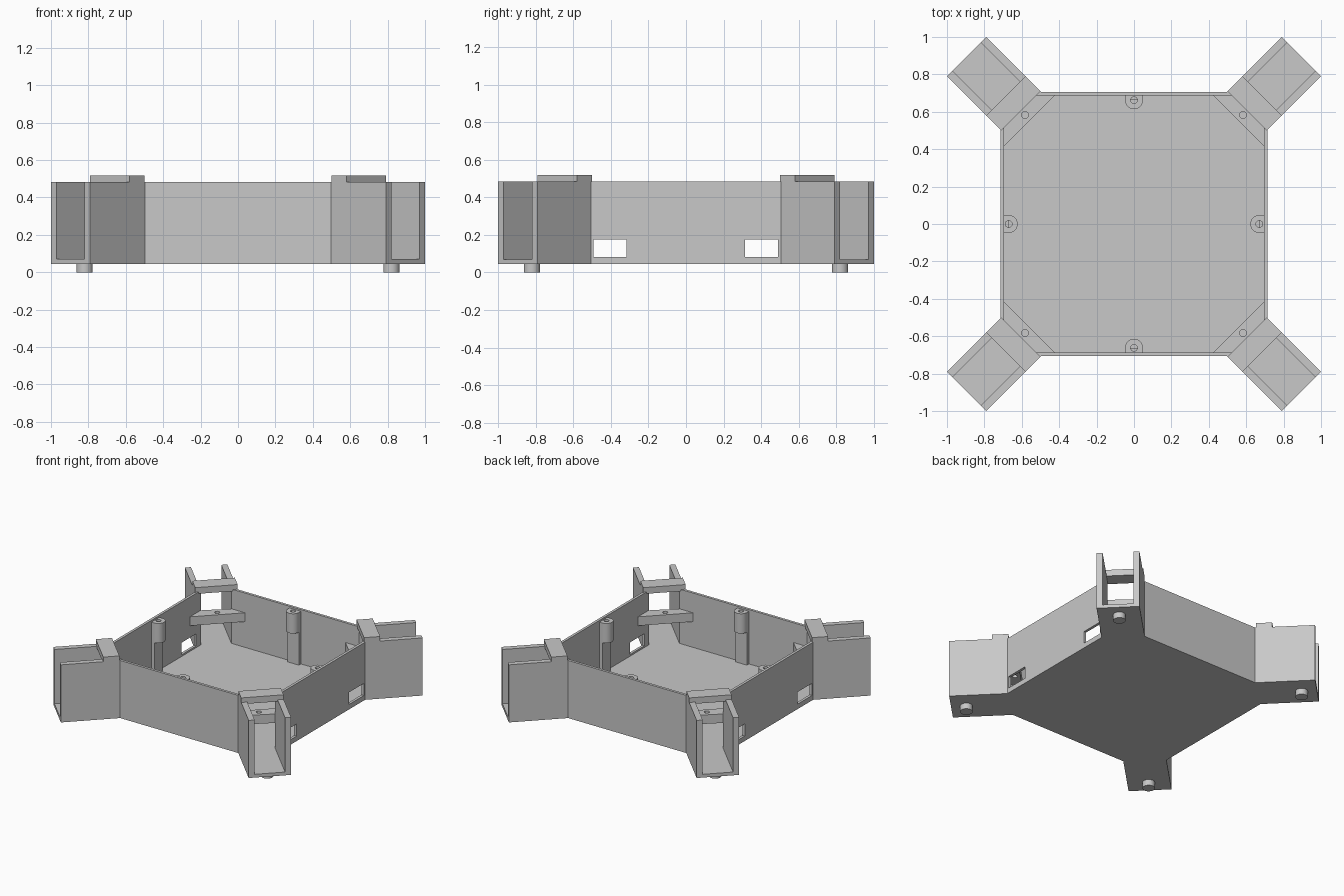
import bpy, bmesh, math
from mathutils import Matrix

cube = bpy.data.objects.get("Cube")
if cube:
    bpy.data.objects.remove(cube, do_unlink=True)

grey = bpy.data.materials.new("plain grey")
grey.use_nodes = True
GREY = (0.58, 0.58, 0.58, 1)
grey.diffuse_color = GREY
grey.node_tree.nodes["Principled BSDF"].inputs["Base Color"].default_value = GREY

W, H = 0.715, 0.707          # half width and half depth of the body
WALL = 0.02
FLOOR, DECK, RIM = 0.045, 0.07, 0.483
ARM, ARM_IN = 0.21, 0.15     # x-y offset of arm sides, outside and inside


def prism(name, pts, z0, z1, matrix=None):
    """Closed solid made by extruding an outline upward."""
    bm = bmesh.new()
    face = bm.faces.new([bm.verts.new((x, y, z0)) for x, y in pts])
    up = bmesh.ops.extrude_face_region(bm, geom=[face])["geom"]
    for v in up:
        if isinstance(v, bmesh.types.BMVert):
            v.co.z = z1
    if matrix:
        bm.transform(matrix)
    bmesh.ops.recalc_face_normals(bm, faces=bm.faces)
    mesh = bpy.data.meshes.new(name)
    bm.to_mesh(mesh)
    bm.free()
    mesh.materials.append(grey)
    ob = bpy.data.objects.new(name, mesh)
    bpy.context.collection.objects.link(ob)
    return ob


def rect(x0, x1, y0, y1):
    return [(x0, y0), (x1, y0), (x1, y1), (x0, y1)]


def arc(cx, cy, r, a0=0, a1=360, n=24, closed=True):
    steps = n if closed else n - 1
    angles = [math.radians(a0 + (a1 - a0) * i / steps) for i in range(n)]
    return [(cx + r * math.cos(a), cy + r * math.sin(a)) for a in angles]


def cut(ob, cutter):
    cutter.hide_render = True
    mod = ob.modifiers.new("cut", "BOOLEAN")
    mod.operation, mod.solver, mod.object = "DIFFERENCE", "EXACT", cutter
    bpy.ops.object.select_all(action="DESELECT")
    bpy.context.view_layer.objects.active = ob
    ob.select_set(True)
    bpy.ops.object.modifier_apply(modifier=mod.name)
    bpy.data.objects.remove(cutter, do_unlink=True)


def smooth(ob):
    bpy.ops.object.select_all(action="DESELECT")
    bpy.context.view_layer.objects.active = ob
    ob.select_set(True)
    bpy.ops.object.shade_smooth_by_angle(angle=math.radians(30))


def cross_outline(w, h, offset, reach):
    """Body outline with a diagonal arm at each corner."""
    q = [(w, w - offset), (reach, reach - offset),
         (reach - offset, reach), (h - offset, h)]
    left = [(-x, y) for x, y in reversed(q)]
    top = q + left
    return top + [(-x, -y) for x, y in top]


# Tray with open-ended channel arms
tray = prism("tray", cross_outline(W, H, ARM, 1.0), FLOOR, RIM)
cut(tray, prism("hollow", cross_outline(W - WALL, H - WALL, ARM_IN, 1.1), DECK, 0.7))

# Cable windows through both side walls
for y in (-0.405, 0.402):
    cut(tray, prism("window_cutter", rect(-0.9, 0.9, y - 0.088, y + 0.088), 0.083, 0.175))

# Corner parts
xi, yi, chamfer = W - WALL, H - WALL, 1.11
shelf_pts = [(xi, chamfer - xi), (xi, xi - ARM_IN),
             (yi - ARM_IN, yi), (chamfer - yi, yi)]
for sx, sy, tag in ((1, -1, "front_left"), (-1, -1, "front_right"),
                    (1, 1, "back_left"), (-1, 1, "back_right")):
    flip = Matrix.Diagonal((sx, sy, 1, 1))
    shelf = prism(tag + "_shelf", shelf_pts, 0.265, 0.333, flip)
    cut(shelf, prism("hole", arc(0.583, 0.583, 0.018), 0.2, 0.4, flip))
    smooth(shelf)
    diagonal = flip @ Matrix.Rotation(math.radians(45), 4, "Z")
    half = ARM / math.sqrt(2)
    prism(tag + "_bridge", rect(0.856, 0.969, -half, half), 0.47, 0.518, diagonal)
    smooth(prism(tag + "_foot", arc(0.82, 0.82, 0.043, n=32), 0, FLOOR + 0.005, flip))

# Screw posts in the middle of each wall
for i, tag in enumerate(("left", "back", "right", "front")):
    wall = (W if i % 2 == 0 else H) - WALL / 2
    centre = wall - 0.035
    turn = Matrix.Rotation(math.radians(90 * i), 4, "Z")
    tab = [(wall, 0.048)] + arc(centre, 0, 0.048, 90, 270, 17, False) + [(wall, -0.048)]
    boss = prism(tag + "_boss", tab, 0.32, 0.47, turn)
    cut(boss, prism("hole", arc(centre, 0, 0.018), 0.2, 0.6, turn))
    smooth(boss)
    prism(tag + "_post", rect(centre, wall, -0.048, 0.048), DECK - 0.005, 0.32, turn)
